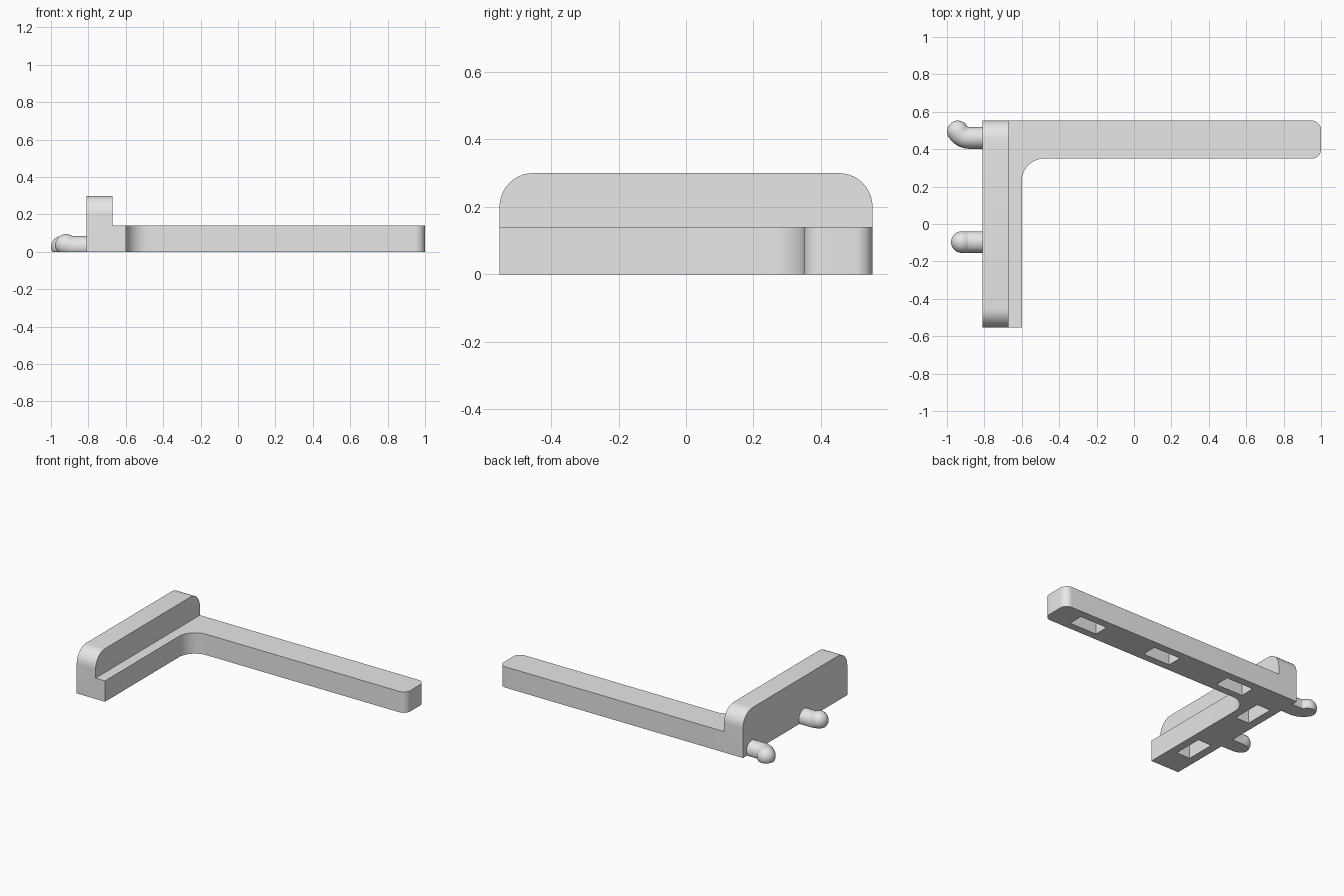
import bpy, bmesh, math
from mathutils import Vector, Matrix

cube = bpy.data.objects.get("Cube")
if cube:
    bpy.data.objects.remove(cube, do_unlink=True)

grey = bpy.data.materials.new("plain grey")
grey.use_nodes = True
grey.diffuse_color = (0.8, 0.8, 0.8, 1)
grey.node_tree.nodes["Principled BSDF"].inputs["Base Color"].default_value = (0.8, 0.8, 0.8, 1)


def finish(name, bm):
    bmesh.ops.recalc_face_normals(bm, faces=bm.faces)
    mesh = bpy.data.meshes.new(name)
    bm.to_mesh(mesh)
    bm.free()
    mesh.materials.append(grey)
    obj = bpy.data.objects.new(name, mesh)
    bpy.context.collection.objects.link(obj)
    return obj


def rounded(corners, steps=10):
    """Outline from (u, v, radius) corners, each rounded by its radius."""
    pts = []
    for i, (u, v, r) in enumerate(corners):
        p = Vector((u, v))
        if r == 0:
            pts.append(p)
            continue
        a = (Vector(corners[i - 1][:2]) - p).normalized()
        b = (Vector(corners[(i + 1) % len(corners)][:2]) - p).normalized()
        centre = p + (a + b) * r
        for k in range(steps + 1):
            t = k / steps * math.pi / 2
            pts.append(centre - b * r * math.cos(t) - a * r * math.sin(t))
    return pts


def prism(name, points, direction):
    bm = bmesh.new()
    face = bm.faces.new([bm.verts.new(p) for p in points])
    new = bmesh.ops.extrude_face_region(bm, geom=[face])["geom"]
    bmesh.ops.translate(bm, vec=direction,
                        verts=[g for g in new if isinstance(g, bmesh.types.BMVert)])
    return finish(name, bm)


def combine(target, other, operation):
    mod = target.modifiers.new(operation.lower(), 'BOOLEAN')
    mod.operation, mod.object, mod.solver = operation, other, 'EXACT'
    bpy.context.view_layer.objects.active = target
    bpy.ops.object.modifier_apply(modifier=mod.name)
    bpy.data.objects.remove(other, do_unlink=True)


def smooth(obj):
    bpy.ops.object.select_all(action='DESELECT')
    obj.select_set(True)
    bpy.context.view_layer.objects.active = obj
    bpy.ops.object.shade_smooth_by_angle(angle=math.radians(30))


# L-shaped base
D = 0.553
outline = rounded([(-0.81, -D, 0), (-0.6, -D, 0), (-0.6, 0.35, 0.12),
                   (1, 0.35, 0.05), (1, D, 0.05), (-0.81, D, 0)])
body = prism("bracket_body", [(p.x, p.y, 0) for p in outline], (0, 0, 0.14))

# Raised wall with rounded top corners
side = rounded([(-D, 0.05, 0), (D, 0.05, 0), (D, 0.3, 0.1), (-D, 0.3, 0.1)])
wall = prism("wall", [(-0.81, p.x, p.y) for p in side], (0.14, 0, 0))
combine(body, wall, 'UNION')

# Slots in the underside
slots = [(x, 0.45, 0.2, 0.1) for x in (-0.41, 0.16, 0.735)]
slots += [(-0.705, y, 0.1, 0.2) for y in (-0.28, 0.27)]
for x, y, w, l in slots:
    bm = bmesh.new()
    bmesh.ops.create_cube(bm, size=1, matrix=Matrix.Translation((x, y, 0))
                          @ Matrix.Diagonal((w, l, 0.2, 1)))
    combine(body, finish("slot_cutter", bm), 'DIFFERENCE')

# Merge coplanar faces
bm = bmesh.new()
bm.from_mesh(body.data)
bmesh.ops.remove_doubles(bm, verts=bm.verts, dist=0.0001)
bmesh.ops.dissolve_limit(bm, angle_limit=0.01, verts=bm.verts, edges=bm.edges)
bm.to_mesh(body.data)
bm.free()
smooth(body)


def peg(name, y, bend_dir, angle, bend_radius, start=-0.88, r=0.058, z=0.027, sides=32):
    """Round peg that bends, ends in a dome and is cut flat at the floor."""
    out, bend = Vector((-1, 0, 0)), Vector(bend_dir)
    across = out.cross(bend)
    rings = [(Vector((-0.8, y, z)), 0, r)]
    for k in range(9):
        t = angle * k / 8
        c = Vector((start, y, z)) + bend_radius * (out * math.sin(t) + bend * (1 - math.cos(t)))
        rings.append((c, t, r))
    tip = out * math.cos(angle) + bend * math.sin(angle)
    for k in range(1, 9):
        t = k / 8 * math.pi / 2
        rings.append((c + tip * r * math.sin(t), angle, max(r * math.cos(t), 0.0005)))
    bm = bmesh.new()
    loops = []
    for c, t, rad in rings:
        n = bend * math.cos(t) - out * math.sin(t)
        turns = [2 * math.pi * i / sides for i in range(sides)]
        loops.append([bm.verts.new(c + rad * (n * math.cos(a) + across * math.sin(a)))
                      for a in turns])
    for lo, hi in zip(loops, loops[1:]):
        for i in range(sides):
            j = (i + 1) % sides
            bm.faces.new((lo[i], lo[j], hi[j], hi[i]))
    bm.faces.new(loops[0])
    bm.faces.new(loops[-1])
    bmesh.ops.recalc_face_normals(bm, faces=bm.faces)
    cut = bmesh.ops.bisect_plane(bm, geom=bm.verts[:] + bm.edges[:] + bm.faces[:],
                                 plane_co=(0, 0, 0), plane_no=(0, 0, -1), clear_outer=True)
    rim = [e for e in cut["geom_cut"] if isinstance(e, bmesh.types.BMEdge)]
    bmesh.ops.holes_fill(bm, edges=rim, sides=0)
    smooth(finish(name, bm))


# Two hooked pegs on the outer side
peg("back_peg", 0.46, (0, 1, 0), math.radians(59), 0.072)
peg("front_peg", -0.097, (0, 0, 1), math.radians(28), 0.085)
